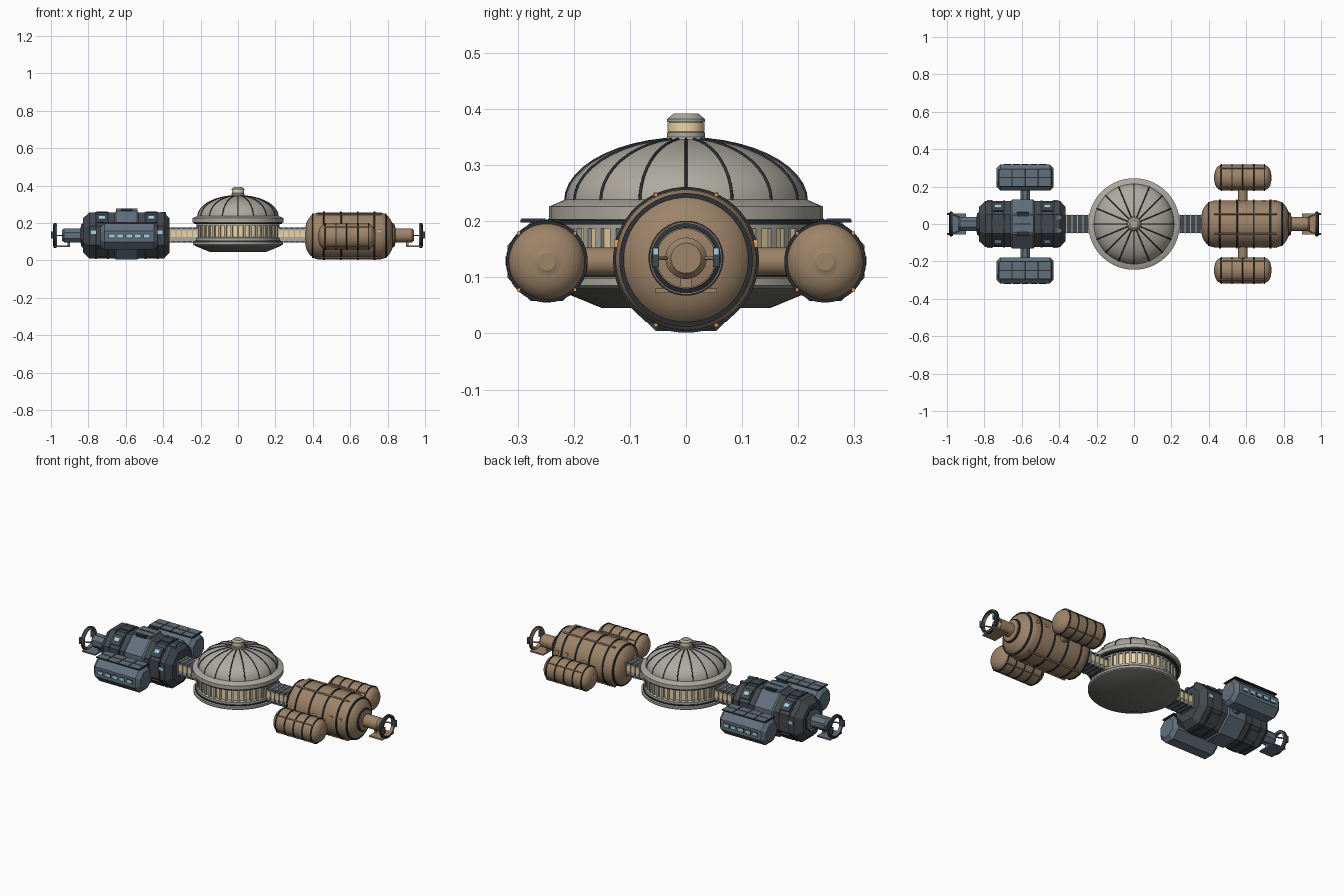
import bpy, bmesh
from math import pi, sin, cos, radians
from mathutils import Matrix, Vector, Euler

if "Cube" in bpy.data.objects:
    bpy.data.objects.remove(bpy.data.objects["Cube"])

def mat(name, *c):
    m = bpy.data.materials.new(name)
    m.diffuse_color = (*c, 1)
    m.use_nodes = True
    m.node_tree.nodes["Principled BSDF"].inputs["Base Color"].default_value = m.diffuse_color
    return m

STONE = mat("stone", .42, .40, .35)
UNDER = mat("underside", .16, .16, .15)
TAN = mat("tan", .34, .23, .14)
SLATE = mat("slate", .055, .066, .078)
STEEL = mat("steel", .12, .16, .20)
DARK = mat("dark", .025, .03, .035)
CREAM = mat("cream_light", .85, .66, .36)
CYAN = mat("cyan_light", .35, .65, .80)
AMBER = mat("amber_light", .8, .35, .1)

def finish(name, bm, m, smooth=False):
    bmesh.ops.recalc_face_normals(bm, faces=bm.faces)
    me = bpy.data.meshes.new(name)
    bm.to_mesh(me)
    bm.free()
    me.materials.append(m)
    ob = bpy.data.objects.new(name, me)
    bpy.context.collection.objects.link(ob)
    if smooth:
        bpy.ops.object.select_all(action='DESELECT')
        ob.select_set(True)
        bpy.context.view_layer.objects.active = ob
        bpy.ops.object.shade_smooth_by_angle(angle=radians(32))
    return ob

def lathe(name, prof, m, axis='Z', loc=(0, 0, 0), n=48, ring=False, smooth=True):
    """Spin (radius, height) points; with n=8 radii are flat-to-centre distances."""
    bm = bmesh.new()
    k = 1 / cos(pi / 8) if n == 8 else 1
    loops = []
    for r, h in prof:
        lp = []
        for i in range(n):
            a = 2 * pi * (i + .5) / n
            u, v = r * k * cos(a), r * k * sin(a)
            p = {'X': (h, u, v), 'Y': (u, h, v), 'Z': (u, v, h)}[axis]
            lp.append(bm.verts.new(Vector(p) + Vector(loc)))
        loops.append(lp)
    pairs = list(zip(loops, loops[1:]))
    if ring:
        pairs.append((loops[-1], loops[0]))
    else:
        bm.faces.new(loops[0])
        bm.faces.new(loops[-1])
    for a, b in pairs:
        for i in range(n):
            j = (i + 1) % n
            bm.faces.new((a[i], a[j], b[j], b[i]))
    return finish(name, bm, m, smooth and n > 8)

def boxes(name, items, m):
    """Many boxes in one object: (centre, size[, euler])."""
    bm = bmesh.new()
    for it in items:
        rot = Euler(it[2] if len(it) > 2 else (0, 0, 0)).to_matrix().to_4x4()
        mx = Matrix.Translation(it[0]) @ rot @ Matrix.Diagonal((*it[1], 1))
        bmesh.ops.create_cube(bm, size=1, matrix=mx)
    return finish(name, bm, m)

def rods(name, paths, r, m):
    cu = bpy.data.curves.new(name, 'CURVE')
    cu.dimensions = '3D'
    cu.bevel_depth, cu.bevel_resolution, cu.use_fill_caps = r, 1, True
    for pts in paths:
        s = cu.splines.new('POLY')
        s.points.add(len(pts) - 1)
        for p, q in zip(s.points, pts):
            p.co = (*q, 1)
    cu.materials.append(m)
    ob = bpy.data.objects.new(name, cu)
    bpy.context.collection.objects.link(ob)
    bpy.ops.object.select_all(action='DESELECT')
    ob.select_set(True)
    bpy.context.view_layer.objects.active = ob
    bpy.ops.object.convert(target='MESH')

# Central hub: hull, window band, rims, dome, ribs, lantern
lathe("hub_underside", [(.15, .045), (.235, .08)], UNDER)
lathe("hub_lower_rim", [(.228, .08), (.24, .085), (.24, .098), (.226, .103), (.226, .12), (.218, .125)], STONE)
lathe("hub_rim_groove", [(.232, .099), (.232, .106)], DARK)
lathe("hub_windows", [(.213, .12), (.213, .2)], CREAM)
N = 40
boxes("hub_mullions", [((.215 * cos(a), .215 * sin(a), .16), (.012, .013, .08), (0, 0, a))
                       for a in (2 * pi * i / N for i in range(N))], STONE)
lathe("hub_upper_rim", [(.222, .187), (.222, .198), (.245, .203), (.245, .226), (.215, .239)], STONE)
lathe("hub_rim_shadow", [(.236, .194), (.236, .203)], DARK)
arc = [(.215 * cos(t), .235 + .112 * sin(t)) for t in (radians(80 * i / 10) for i in range(11))]
lathe("dome", arc, STONE)
rods("dome_ribs", [[(r * cos(a), r * sin(a), z + .0005) for r, z in arc]
                   for a in (2 * pi * i / 16 for i in range(16))], .0028, DARK)
lathe("lantern", [(.04, .342), (.034, .35), (.034, .358), (.03, .361), (.03, .377), (.034, .377),
                  (.034, .382), (.022, .392)], STONE, n=32)
lathe("lantern_light", [(.033, .36), (.033, .376)], CREAM, n=32)

CZ, CX, PX, PY, PZ = .131, .595, .582, .248, .128

def capsule(L, R, c, flat):
    """Rounded-end profile of half length L and radius R."""
    half = [(R - c + c * sin(t), L - c * .85 + c * .85 * cos(t)) for t in (pi / 2 * i / 8 for i in range(9))]
    half = [(flat, L + .002)] + half
    return half + [(r, -h) for r, h in reversed(half)]

for s, side in ((-1, "left"), (1, "right")):
    body = SLATE if s < 0 else TAN
    trim = STEEL if s < 0 else TAN
    # Corridor to the hub
    x = s * .285
    boxes(side + "_corridor", [((x, 0, .135), (.18, .088, .07))], STONE)
    boxes(side + "_corridor_roof", [((x, 0, .172), (.18, .096, .008)), ((x, 0, .1), (.18, .096, .008))], SLATE)
    boxes(side + "_corridor_windows", [((x, 0, .142), (.18, .092, .034))], CREAM)
    boxes(side + "_corridor_frames", [((s * (.215 + .029 * i), 0, .136), (.006, .102, .082)) for i in range(6)], STONE)
    # Arms to the side pods
    nseg = 8 if s < 0 else 24
    lathe(side + "_pod_arms", [(.025, -.2), (.025, .2)], trim, 'Y', (s * PX, 0, PZ), nseg)
    # Docking tube, ring, clamps, tray
    D = lambda prof: [(r, s * h) for r, h in prof]
    dz = (0, 0, CZ + .003)
    lathe(side + "_docking_tube", D([(.06, .815), (.06, .838), (.037, .842), (.037, .93), (.027, .942)]),
          trim, 'X', dz, nseg)
    lathe(side + "_docking_collar", D([(.066, .82), (.066, .832)]), DARK, 'X', dz, nseg)
    lathe(side + "_docking_ring", D([(.052, .968), (.064, .968), (.064, .986), (.052, .986)]), trim, 'X', dz, 32, True)
    lathe(side + "_docking_seal", D([(.054, .984), (.067, .972), (.067, .984), (.054, .99)]), DARK, 'X', dz, 32, True)
    boxes(side + "_docking_clamps", [((s * .985, y, .136), (.03, .012, .036)) for y in (-.054, .054)], SLATE)
    boxes(side + "_clamp_lights", [((s * .996, y, .146), (.0085, .008, .01)) for y in (-.054, .054)], CYAN)
    rods(side + "_docking_struts", [[(s * .92, q * .03, .134), (s * .975, q * .055, .134)] for q in (-1, 1)], .004, trim)
    boxes(side + "_docking_tray", [((s * .94, 0, .076), (.085, .11, .008)), ((s * .905, 0, .09), (.012, .02, .03))], trim)

# Left module: octagonal body with a raised belt
B = (-CX, 0, CZ + .003)
lathe("octagon_body", [(.09, -.235), (.123, -.2), (.123, .2), (.09, .23)], SLATE, 'X', B, 8)
lathe("octagon_belt", [(.123, -.064), (.13, -.056), (.13, .056), (.123, .064)], STEEL, 'X', B, 8)
for k, h in enumerate((-.165, -.1, .1, .165)):
    lathe("octagon_seam_%d" % k, [(.1255, h - .005), (.1255, h + .005)], DARK, 'X', B, 8)
boxes("belt_roof", [((-CX, 0, .268), (.115, .09, .018))], STEEL)
boxes("belt_hatches", [((-CX, y, .272), (.06, .022, .014)) for y in (-.052, .052)] +
      [((-CX, 0, .277), (.09, .008, .003))], DARK)
panels, ports = [], []
for dx in (-.132, .132):
    for q in (-1, 1):
        for zs in (-1, 1):
            panels.append(((-CX + dx, q * .089, B[2] + zs * .089), (.055, .06, .01), (-q * zs * pi / 4, 0, 0)))
        ports.append(((-CX + dx * 1.35, q * .123, .15), (.026, .008, .018)))
        ports.append(((-CX + dx, q * .0915, B[2] + .0915), (.03, .02, .011), (-q * pi / 4, 0, 0)))
    panels.append(((-CX + dx, 0, B[2] + .124), (.06, .05, .01)))
boxes("octagon_panels", panels, SLATE)
boxes("octagon_windows", ports, CYAN)
boxes("roof_boxes", [((-.4, q * .035, .25), (.03, .02, .02)) for q in (-1, 1)], STEEL)

# Left pods with windows and solar panels
for q, tag in ((-1, "front"), (1, "back")):
    P = (-PX, q * PY, PZ)
    lathe(tag + "_octagon_pod", [(.05, -.152), (.07, -.132), (.07, .132), (.05, .152)], STEEL, 'X', P, 8)
    xs = [-PX + .047 * (i - 2) for i in range(5)]
    boxes(tag + "_pod_window_frames", [((x, q * (PY + .069), .13), (.038, .006, .026)) for x in xs], SLATE)
    boxes(tag + "_pod_windows", [((x, q * (PY + .07), .13), (.03, .007, .016)) for x in xs], CYAN)
    boxes(tag + "_solar_backing", [((-PX, q * PY, .2005), (.285, .094, .005))], DARK)
    boxes(tag + "_solar_cells", [((-PX + .07 * (i - 1.5), q * PY + j * .024, .203), (.063, .043, .004))
                                 for i in range(4) for j in (-1, 1)], STEEL)

# Right module: inflated body and pods with bands and straps
def inflated(name, c, L, R, corner, flat, bands, bw, angles, rail_r):
    prof = capsule(L, R, corner, flat)
    lathe(name, prof, TAN, 'X', c)
    for i, h in enumerate(bands):
        over = max(0, abs(h) - (L - corner * .85)) / (corner * .85)
        r = R - corner + corner * (1 - over * over) ** .5
        lathe("%s_band_%d" % (name, i), [(r - .006, h - bw), (r + .004, h - bw * .7), (r + .004, h + bw * .7),
              (r - .006, h + bw)], DARK, 'X', c)
    span = L - corner * .85 + .01
    line = [(cos(radians(a)) * (R + .002), sin(radians(a)) * (R + .002)) for a in angles]
    rods(name + "_straps", [[(c[0] - span, c[1] + y, c[2] + z), (c[0] + span, c[1] + y, c[2] + z)]
                            for y, z in line], rail_r, TAN)
    boxes(name + "_strap_lights", [((c[0] + e * span, c[1] + y, c[2] + z), (.006, .006, .006))
                                   for y, z in line for e in (-1, 1)], AMBER)

inflated("inflated_body", (CX, 0, CZ), .235, .126, .09, .05, (-.195, -.135, -.045, .045, .135, .195), .006,
         (65, 115, 245, 295), .005)
for q, tag in ((-1, "front"), (1, "back")):
    inflated(tag + "_inflated_pod", (PX, q * PY, PZ), .151, .069, .05, .016, (-.115, -.058, 0, .058, .115), .004,
             (45, 135, 225, 315), .003)
boxes("inflated_windows", [((CX + .13 + .03 * i, q * .124, .16), (.018, .008, .014))
                           for i in (-1, 1) for q in (-1, 1)], AMBER)
